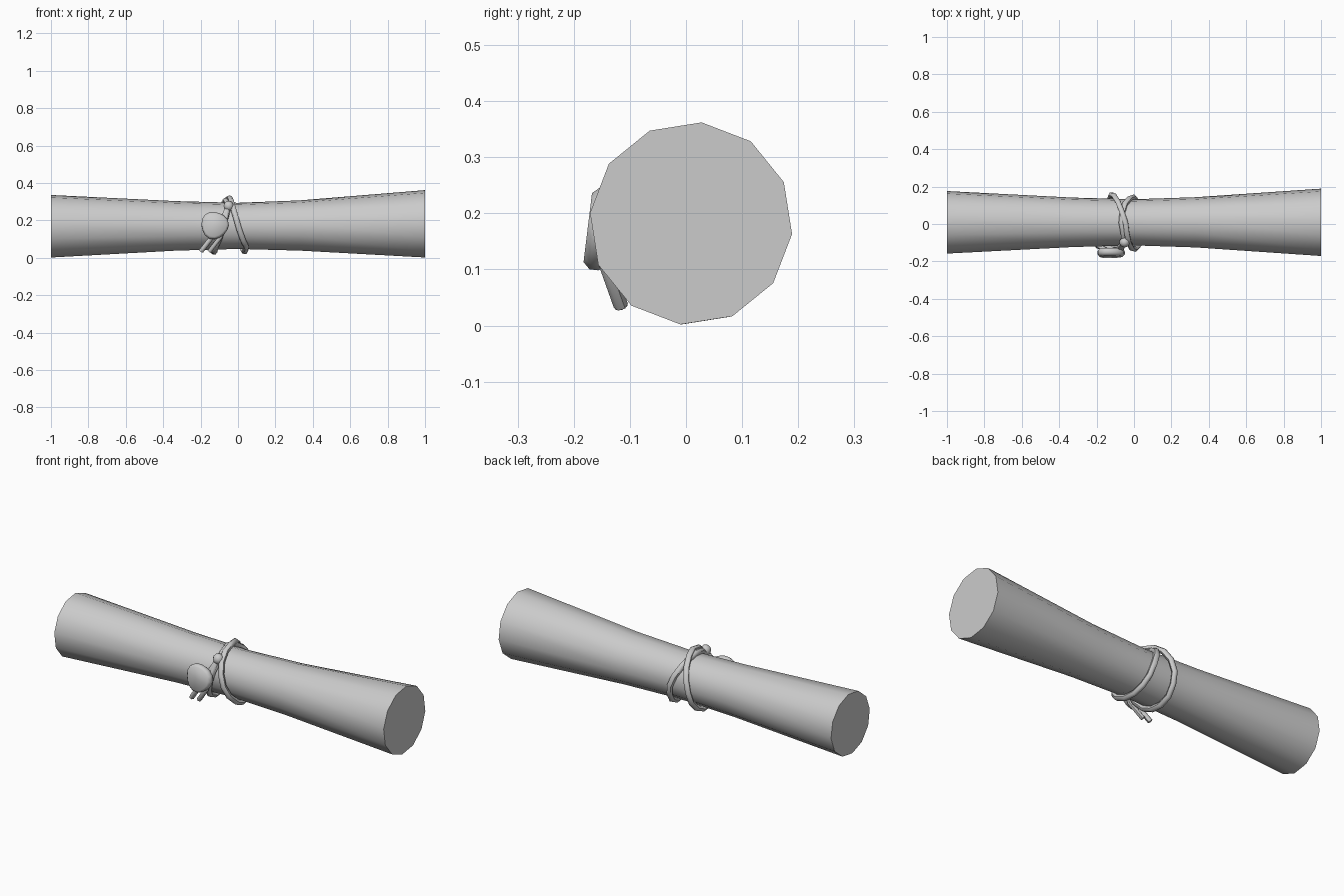
import bpy, bmesh, math
from mathutils import Vector, Matrix

if "Cube" in bpy.data.objects:
    bpy.data.objects.remove(bpy.data.objects["Cube"])

CY, CZ = 0.009, 0.172  # roll axis


def finish(bm, name, angle=40):
    bmesh.ops.recalc_face_normals(bm, faces=bm.faces)
    me = bpy.data.meshes.new(name)
    bm.to_mesh(me)
    bm.free()
    ob = bpy.data.objects.new(name, me)
    bpy.context.collection.objects.link(ob)
    smooth(ob, angle)
    return ob


def smooth(ob, angle):
    bpy.ops.object.select_all(action='DESELECT')
    ob.select_set(True)
    bpy.context.view_layer.objects.active = ob
    bpy.ops.object.shade_smooth_by_angle(angle=math.radians(angle))


def tube(name, pts, radius, cyclic=False):
    cu = bpy.data.curves.new(name, 'CURVE')
    cu.dimensions = '3D'
    cu.bevel_depth = radius
    cu.bevel_resolution = 1
    cu.use_fill_caps = True
    sp = cu.splines.new('POLY')
    sp.points.add(len(pts) - 1)
    for p, co in zip(sp.points, pts):
        p.co = (*co, 1)
    sp.use_cyclic_u = cyclic
    ob = bpy.data.objects.new(name, cu)
    bpy.context.collection.objects.link(ob)
    bpy.ops.object.select_all(action='DESELECT')
    ob.select_set(True)
    bpy.context.view_layer.objects.active = ob
    bpy.ops.object.convert(target='MESH')
    smooth(bpy.context.object, 60)


# rolled parchment: 12-sided, waisted in the middle (x, radius, axis z)
bm = bmesh.new()
rings = []
for x, r, z in [(-1, .168, .169), (-.33, .133, .171), (0, .124, .171),
                (.33, .135, .173), (1, .181, .182)]:
    rings.append([bm.verts.new((x, CY + r * math.cos(a), z + r * math.sin(a)))
                  for a in (math.radians(24 + 30 * i) for i in range(12))])
for a, b in zip(rings, rings[1:]):
    for i in range(12):
        j = (i + 1) % 12
        bm.faces.new((a[i], a[j], b[j], b[i]))
bm.faces.new(rings[0])
bm.faces.new(rings[-1])
finish(bm, "parchment_roll")

# cord wound twice round the waist: (degrees from front over the top, x)
keys = [(-55, .045), (0, .0), (50, -.033), (90, -.045), (125, -.075), (180, -.12),
        (240, -.135), (305, -.12), (360, -.075), (410, -.05), (450, -.068),
        (485, -.06), (540, -.005), (600, .025), (665, .045)]


def cord_x(d):
    for (d0, x0), (d1, x1) in zip(keys, keys[1:]):
        if d <= d1:
            return x0 + (x1 - x0) * (d - d0) / (d1 - d0)


pts = []
for i in range(30):
    d = -55 + 24 * i
    a = math.radians(d)
    r = .141 + .007 * math.sin(a / 2 + .5)
    pts.append((cord_x(d), CY - r * math.cos(a), CZ + r * math.sin(a)))
tube("cord_loops", pts, .0155, True)

# knot on the upper front
bm = bmesh.new()
bmesh.ops.create_uvsphere(bm, u_segments=10, v_segments=6, radius=.028,
                          matrix=Matrix.Translation((-.05, -.098, .277)))
finish(bm, "cord_knot", 60)

# cord ends running from the knot under the seal
for i, dx in enumerate((0, .045)):
    tube(f"cord_end_{i + 1}", [(-.055, -.1, .27), (-.085 + dx * .4, -.133, .2),
                               (-.14 + dx, -.143, .11), (-.198 + dx, -.116, .035)], .013)

# wax seal: slightly irregular disc with rounded rim, leaning outward at the bottom
bm = bmesh.new()
n = 16
place = Matrix.Translation((-.125, -.155, .174)) @ Matrix.Rotation(math.radians(83), 4, 'X')
loops = []
for s, h in [(.9, -.02), (1, -.008), (1, .008), (.85, .02)]:
    loop = []
    for i in range(n):
        a = 2 * math.pi * i / n
        r = s * (.073 + .004 * math.sin(3 * a + 1))
        loop.append(bm.verts.new(place @ Vector((r * math.cos(a), r * math.sin(a), h))))
    loops.append(loop)
for a, b in zip(loops, loops[1:]):
    for i in range(n):
        j = (i + 1) % n
        bm.faces.new((a[i], a[j], b[j], b[i]))
bm.faces.new(loops[0])
bm.faces.new(loops[-1])
finish(bm, "wax_seal", 60)
